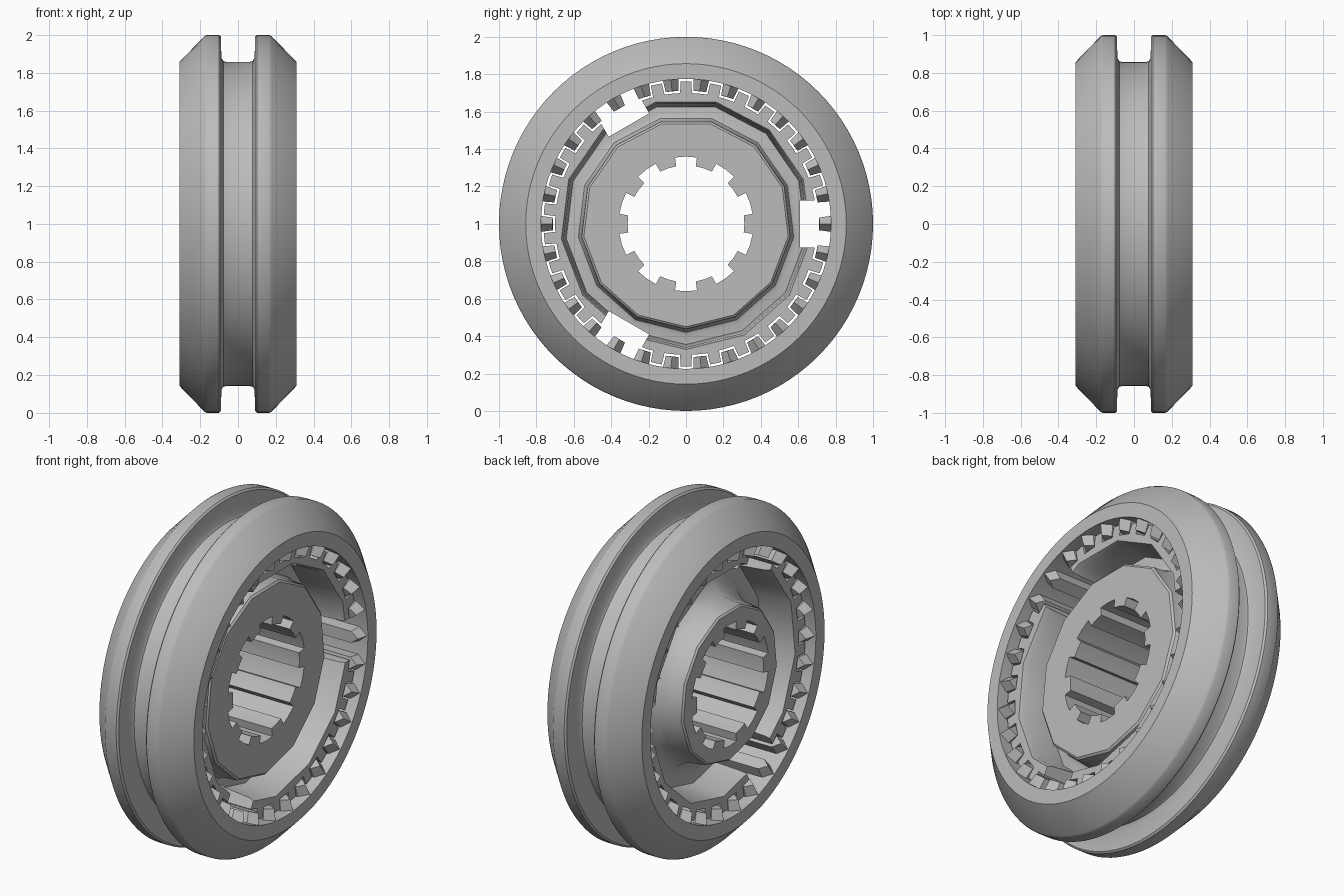
import bpy, bmesh
from math import cos, sin, pi, tau, radians

cube = bpy.data.objects.get("Cube")
if cube:
    bpy.data.objects.remove(cube)

steel = bpy.data.materials.new("grey steel")
steel.use_nodes = True
GREY = (0.5, 0.5, 0.5, 1)
steel.diffuse_color = GREY
steel.node_tree.nodes["Principled BSDF"].inputs["Base Color"].default_value = GREY


def polar(x, r, a):
    """Point at radius r and angle a around the x axle."""
    return (x, r * cos(a), r * sin(a))


def finish(name, bm):
    bmesh.ops.recalc_face_normals(bm, faces=bm.faces)
    mesh = bpy.data.meshes.new(name)
    bm.to_mesh(mesh)
    bm.free()
    mesh.materials.append(steel)
    ob = bpy.data.objects.new(name, mesh)
    bpy.context.collection.objects.link(ob)
    return ob


def lathe(name, profile, sides, closed=True, start=-pi / 2):
    """Spin an (x, r) profile; open profiles get flat end caps."""
    bm = bmesh.new()
    rings = [[bm.verts.new(polar(x, r, start + tau * i / sides)) for i in range(sides)]
             for x, r in profile]
    pairs = list(zip(rings, rings[1:]))
    if closed:
        pairs.append((rings[-1], rings[0]))
    else:
        bm.faces.new(rings[0])
        bm.faces.new(rings[-1])
    for a, b in pairs:
        for i in range(sides):
            j = (i + 1) % sides
            bm.faces.new((a[i], a[j], b[j], b[i]))
    return finish(name, bm)


def prism(bm, lower, upper):
    """Solid between two matching outlines."""
    lo = [bm.verts.new(p) for p in lower]
    up = [bm.verts.new(p) for p in upper]
    bm.faces.new(lo)
    bm.faces.new(up)
    for i in range(len(lo)):
        j = (i + 1) % len(lo)
        bm.faces.new((lo[i], lo[j], up[j], up[i]))


def splined(name, count, r_feature, r_base, w_feature, w_base, x0, x1, offset=0):
    """Extruded splined outline, one feature (groove or tooth) per pitch."""
    pitch = tau / count
    hf, hb = w_feature / 2 / r_feature, w_base / 2 / r_base
    outline = []
    for i in range(count):
        for a, r in ((-hf, r_feature), (0, r_feature), (hf, r_feature),
                     (hb, r_base), (pitch / 2, r_base), (pitch - hb, r_base)):
            outline.append((r, a + i * pitch + offset))
    bm = bmesh.new()
    prism(bm, [polar(x0, *p) for p in outline], [polar(x1, *p) for p in outline])
    return finish(name, bm)


def cut(target, cutter):
    mod = target.modifiers.new("cut", 'BOOLEAN')
    mod.operation = 'DIFFERENCE'
    mod.solver = 'EXACT'
    mod.object = cutter
    bpy.context.view_layer.objects.active = target
    bpy.ops.object.modifier_apply(modifier=mod.name)


# Sliding sleeve: bevelled ring with a fork groove around the tread
half = [(0.06, 0.857), (0.078, 0.862), (0.088, 0.88), (0.09, 0.99), (0.1, 1.0),
        (0.165, 1.0), (0.178, 0.993), (0.31, 0.857), (0.31, 0.775)]
sleeve = lathe("sleeve", [(-x, r) for x, r in reversed(half)] + half, 96)

# Pointed teeth inside the sleeve
TEETH = 30
bm = bmesh.new()
for i in range(TEETH):
    a = tau * i / TEETH

    def layer(r, w, shoulder, tip):
        pts = ((-tip, 0), (-shoulder, w), (shoulder, w),
               (tip, 0), (shoulder, -w), (-shoulder, -w))
        return [polar(x, r, a + t / r) for x, t in pts]

    prism(bm, layer(0.78, 0.043, 0.255, 0.305), layer(0.713, 0.034, 0.245, 0.29))
sleeve_teeth = finish("sleeve_teeth", bm)

# Hub rim: grooved outside, faceted pocket inside
SIDES = 13
hub_rim = splined("hub_rim", TEETH, 0.7, 0.762, 0.084, 0.1, -0.25, 0.25)
pocket = lathe("rim_pocket_cutter", [(-0.26, 0.675), (-0.22, 0.66), (-0.05, 0.645),
                                     (0.05, 0.645), (0.22, 0.66), (0.26, 0.675)],
               SIDES, closed=False)
cut(hub_rim, pocket)

# Hub web with a wide boss on one side and a flared boss on the other
hub_web = lathe("hub_web", [(0.185, 0.55), (0.175, 0.562), (0.085, 0.568), (0.058, 0.58),
                            (0.05, 0.6), (0.05, 0.69), (-0.05, 0.69), (-0.05, 0.62),
                            (-0.065, 0.56), (-0.1, 0.505), (-0.16, 0.465),
                            (-0.28, 0.45), (-0.29, 0.44)], SIDES, closed=False)
bore = splined("bore_cutter", 10, 0.36, 0.312, 0.118, 0.105, -0.5, 0.5, radians(18))
cut(hub_web, bore)

# Three key slots through the rim and web edge
bm = bmesh.new()
for k in range(3):
    a = tau * k / 3

    def slot_side(x):
        return [(x, y * cos(a) - z * sin(a), y * sin(a) + z * cos(a))
                for y, z in ((0.61, -0.125), (0.85, -0.125), (0.85, 0.125), (0.61, 0.125))]

    prism(bm, slot_side(-0.5), slot_side(0.5))
slots = finish("key_slot_cutter", bm)
for part in (hub_rim, hub_web):
    cut(part, slots)

for helper in (pocket, bore, slots):
    bpy.data.objects.remove(helper)

# Stand the parts on the ground and smooth the round surfaces
for ob in (sleeve, sleeve_teeth, hub_rim, hub_web):
    ob.location.z = 1
    bpy.ops.object.select_all(action='DESELECT')
    ob.select_set(True)
    bpy.context.view_layer.objects.active = ob
    bpy.ops.object.shade_smooth_by_angle(angle=radians(30))
